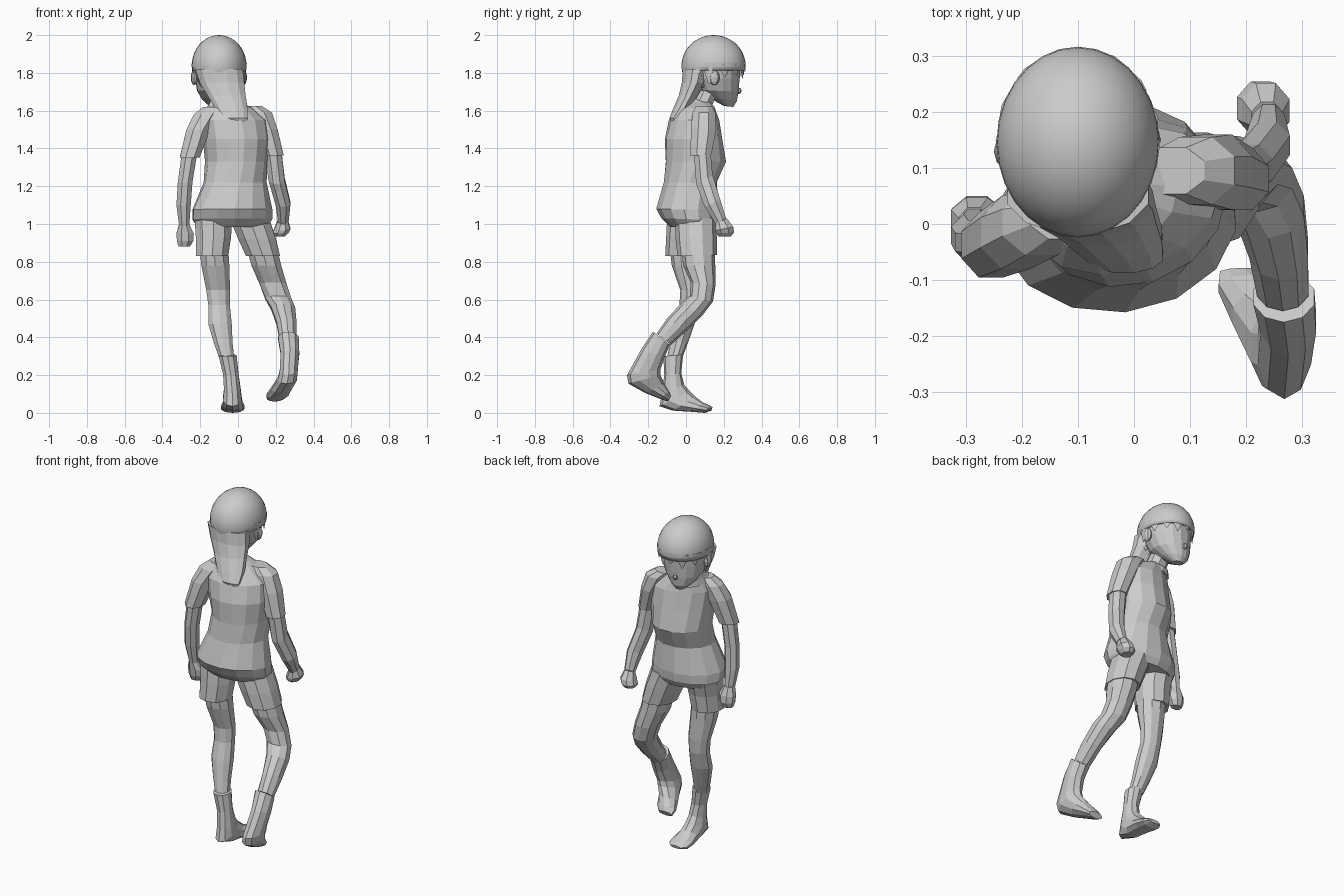
import bpy, bmesh
from math import sin, cos, pi, radians
from mathutils import Vector, Matrix


def finish(name, bm, thickness=0):
    bmesh.ops.recalc_face_normals(bm, faces=bm.faces)
    me = bpy.data.meshes.new(name)
    bm.to_mesh(me)
    bm.free()
    ob = bpy.data.objects.new(name, me)
    bpy.context.collection.objects.link(ob)
    if thickness:
        m = ob.modifiers.new("thickness", 'SOLIDIFY')
        m.thickness = thickness
    return ob


# Loft of oval rings: (x, half width, front y, front z, back y, back z[, yaw])
def loft(name, rings, sides=10, caps=True, thickness=0):
    bm = bmesh.new()
    loops = []
    for r in rings:
        x, hw, yf, zf, yb, zb = r[:6]
        yaw = radians(r[6]) if len(r) > 6 else 0
        c = Vector((x, (yf + yb) / 2, (zf + zb) / 2))
        rot = Matrix.Rotation(yaw, 3, 'Z')
        a = rot @ Vector((hw, 0, 0))
        b = rot @ Vector((0, (yf - yb) / 2, (zf - zb) / 2))
        loops.append([bm.verts.new(c + a * cos(t) + b * sin(t))
                      for t in [2 * pi * (i + .5) / sides for i in range(sides)]])
    for p, q in zip(loops, loops[1:]):
        for i in range(sides):
            j = (i + 1) % sides
            bm.faces.new((p[i], p[j], q[j], q[i]))
    if caps:
        bm.faces.new(loops[0])
        bm.faces.new(loops[-1])
    return finish(name, bm, thickness)


def ball(name, loc, size, seg=10, rings=6):
    bm = bmesh.new()
    bmesh.ops.create_uvsphere(bm, u_segments=seg, v_segments=rings, radius=1,
                              matrix=Matrix.LocRotScale(Vector(loc), None, Vector(size)))
    return finish(name, bm)


# Shirt, twisted at the shoulders
loft("shirt", [
    (-.03, .19, .15, .985, -.085, .985, 4), (-.03, .215, .17, 1.02, -.13, 1.03, 4),
    (-.03, .215, .175, 1.07, -.158, 1.08, 5), (-.015, .168, .165, 1.22, -.12, 1.22, 10),
    (-.01, .165, .215, 1.33, -.11, 1.33, 14), (-.01, .178, .19, 1.45, -.11, 1.45, 17),
    (-.02, .18, .17, 1.55, -.085, 1.55, 18), (-.045, .125, .15, 1.615, -.05, 1.615, 18),
    (-.065, .07, .13, 1.645, -.0, 1.65, 18)], sides=14)
loft("collar", [(-.07, .1, .155, 1.585, -.035, 1.63, 15),
                (-.08, .075, .15, 1.62, .01, 1.67, 15)], 12, False, .012)

# Sleeves, arms and fists
loft("right_sleeve", [(.07, .06, .14, 1.625, .05, 1.625), (.11, .075, .16, 1.59, .03, 1.59),
                      (.15, .065, .165, 1.5, .02, 1.5), (.19, .055, .14, 1.37, .02, 1.36)], 8)
loft("left_sleeve", [(-.13, .06, .06, 1.62, -.03, 1.62), (-.165, .075, .065, 1.58, -.06, 1.58),
                     (-.21, .068, .055, 1.5, -.085, 1.5), (-.255, .057, .025, 1.36, -.1, 1.35)], 8)
loft("right_arm", [(.18, .05, .13, 1.42, .035, 1.42), (.205, .046, .145, 1.26, .05, 1.21),
                   (.238, .043, .185, 1.13, .095, 1.09), (.24, .03, .215, 1.03, .155, 1.0)], 8)
loft("left_arm", [(-.25, .045, .01, 1.42, -.08, 1.42), (-.28, .042, .01, 1.22, -.075, 1.22),
                  (-.288, .041, .02, 1.1, -.06, 1.1), (-.285, .029, .03, .99, -.035, .99)], 8)
loft("right_hand", [(.237, .03, .22, 1.03, .155, 1.0), (.235, .046, .255, .985, .15, .965),
                    (.225, .045, .258, .955, .155, .95), (.222, .03, .24, .935, .17, .935)], 8)
loft("left_hand", [(-.285, .03, .032, 1.0, -.035, .99), (-.28, .05, .05, .95, -.03, .95),
                   (-.28, .047, .053, .91, -.025, .91), (-.285, .032, .04, .88, -.012, .88)], 8)

# Shorts and legs
loft("left_shorts", [(-.13, .105, .13, 1.03, -.1, 1.03), (-.13, .098, .1, .93, -.105, .93),
                     (-.137, .09, .085, .83, -.11, .83)], 10)
loft("right_shorts", [(.06, .11, .16, 1.03, -.06, 1.03), (.1, .105, .163, .93, -.055, .92),
                      (.132, .095, .163, .835, -.045, .83)], 10)
loft("left_leg", [(-.13, .08, .075, .9, -.09, .9), (-.12, .078, .075, .78, -.075, .78),
                  (-.105, .066, .075, .65, -.03, .65), (-.1, .06, .07, .57, -.035, .57),
                  (-.095, .065, .045, .47, -.065, .47), (-.078, .052, .01, .37, -.085, .37),
                  (-.06, .042, -.02, .29, -.1, .29)], 10)
loft("right_leg", [(.12, .085, .15, .9, -.03, .9), (.15, .083, .155, .78, -.015, .78),
                   (.185, .075, .157, .68, .025, .69), (.213, .072, .143, .59, .02, .62),
                   (.24, .066, .09, .52, -.025, .58), (.258, .055, .01, .44, -.1, .5),
                   (.265, .048, -.08, .36, -.155, .42)], 10)

# Boots: soft ankle cuff, heel and toe
loft("left_boot", [(-.055, .05, -.015, .31, -.12, .3), (-.038, .043, -.025, .21, -.115, .2),
                   (-.03, .046, -.01, .15, -.128, .1), (-.03, .052, .02, .115, -.14, .035),
                   (-.028, .055, .05, .085, -.07, .012), (-.028, .066, .09, .055, .04, .005),
                   (-.028, .06, .125, .04, .1, 0), (-.028, .035, .14, .03, .135, .012)], 10)
loft("right_boot", [(.267, .057, -.085, .36, -.175, .43), (.275, .052, -.115, .29, -.235, .34),
                    (.268, .05, -.135, .23, -.312, .2), (.26, .054, -.135, .2, -.305, .155),
                    (.23, .056, -.115, .155, -.215, .105), (.208, .06, -.09, .115, -.14, .075),
                    (.196, .045, -.078, .09, -.095, .06)], 10)

# Neck and face
loft("neck", [(-.07, .06, .12, 1.58, .01, 1.6), (-.095, .055, .19, 1.73, .08, 1.75)], 8)
loft("face", [(-.12, .03, .25, 1.62, .2, 1.625, 5), (-.12, .07, .27, 1.65, .12, 1.67, 5),
              (-.112, .105, .278, 1.7, .06, 1.71, 5), (-.105, .124, .285, 1.77, .03, 1.77, 5),
              (-.1, .13, .29, 1.84, .02, 1.84, 5), (-.1, .11, .25, 1.93, .04, 1.93, 5)], 16)
ball("nose", (-.125, .277, 1.705), (.014, .018, .018), 6, 4)
for side, x, y in (("left", -.232, .13), ("right", .03, .15)):
    ball(side + "_ear", (x, y, 1.775), (.018, .028, .04), 8, 6)

# Hair cap, open over the face
bm = bmesh.new()
bmesh.ops.create_uvsphere(bm, u_segments=28, v_segments=20, radius=1, matrix=Matrix.LocRotScale(
    Vector((-.1, .146, 1.838)), None, Vector((.145, .17, .162))))
bmesh.ops.delete(bm, geom=[v for v in bm.verts if v.co.z < 1.81 and v.co.y > .1
                           or v.co.z < 1.70], context='VERTS')
hair = finish("hair_cap", bm, .012)
for p in hair.data.polygons:
    p.use_smooth = True

# Pointed fringe locks around the hairline
for i, deg in enumerate((-8, 22, 48, 72, 96, 122, 150, 186)):
    t = radians(deg)
    length = (.09, .05, .045, .06, .04, .06, .05, .09)[i]
    bm = bmesh.new()
    spot = Vector((-.1 + .137 * cos(t), .146 + .16 * sin(t), 1.84 - length / 2))
    bmesh.ops.create_cone(bm, cap_ends=True, segments=6, radius1=.004, radius2=.042,
                          depth=length + .02, matrix=Matrix.Translation(spot)
                          @ Matrix.Rotation(t, 4, 'Z') @ Matrix.Diagonal((.22, 1, 1, 1)))
    finish("fringe_lock", bm)

# Hair falling down the back of the neck
loft("back_hair", [(-.1, .13, .13, 1.82, -.02, 1.82), (-.085, .122, .11, 1.75, -.024, 1.75),
                   (-.062, .105, .07, 1.69, -.04, 1.68), (-.035, .088, .03, 1.62, -.07, 1.61),
                   (-.018, .072, -.03, 1.56, -.088, 1.56), (-.015, .06, -.05, 1.54, -.08, 1.54)], 12)
